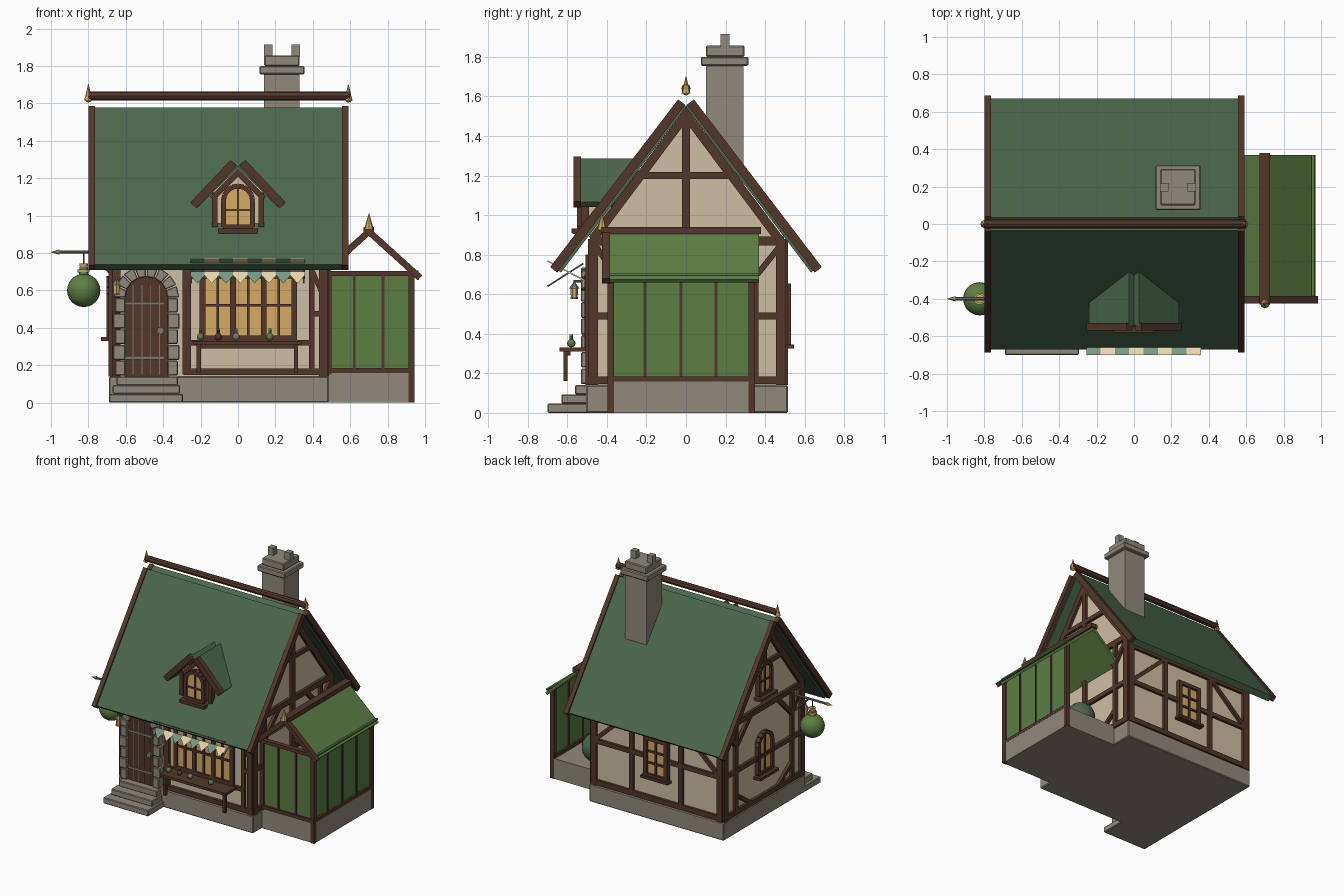
import bpy, bmesh, math
from mathutils import Vector, Matrix

if "Cube" in bpy.data.objects:
    bpy.data.objects.remove(bpy.data.objects["Cube"])

def mat(name, r, g, b):
    m = bpy.data.materials.new(name)
    m.diffuse_color = (r, g, b, 1)
    m.use_nodes = True
    m.node_tree.nodes["Principled BSDF"].inputs["Base Color"].default_value = m.diffuse_color
    return m
TIMBER = mat("dark timber", .085, .039, .024)
PLASTER = mat("cream plaster", .62, .52, .37)
STONE = mat("grey stone", .28, .25, .205)
ROOF = mat("roof green", .07, .135, .075)
AMBER = mat("amber glass", .66, .41, .125)
GLASS = mat("leaf green glass", .11, .21, .055)
GOLD = mat("brass", .62, .40, .11)
IRON = mat("iron grey", .20, .19, .17)
CREAM = mat("awning cream", .80, .67, .42)
MINT = mat("awning mint", .19, .32, .23)

def finish(name, bm, m, bev=0, smooth=False):
    bmesh.ops.recalc_face_normals(bm, faces=bm.faces)
    me = bpy.data.meshes.new(name)
    bm.to_mesh(me); bm.free()
    me.materials.append(m)
    ob = bpy.data.objects.new(name, me)
    bpy.context.collection.objects.link(ob)
    if smooth:
        for p in me.polygons: p.use_smooth = True
    if bev:
        md = ob.modifiers.new("bevel", 'BEVEL'); md.width = bev; md.segments = 1
    return ob

def P(axis, f, u, z):
    return Vector((f, u, z)) if axis == 'x' else Vector((u, f, z))

def prism(name, pts, axis, a, b, m, bev=0):
    bm = bmesh.new()
    A = [bm.verts.new(P(axis, a, *p)) for p in pts]
    B = [bm.verts.new(P(axis, b, *p)) for p in pts]
    bm.faces.new(A); bm.faces.new(B[::-1])
    for i in range(len(pts)):
        j = (i + 1) % len(pts)
        bm.faces.new((A[i], A[j], B[j], B[i]))
    return finish(name, bm, m, bev)

def box(name, x0, x1, y0, y1, z0, z1, m, bev=0):
    return prism(name, [(y0, z0), (y1, z0), (y1, z1), (y0, z1)], 'x', x0, x1, m, bev)

def beam(name, axis, f, u0, z0, u1, z1, w, d, m=TIMBER):
    """Bar lying in a wall plane, width w, depth d centred on the plane f."""
    p, q = Vector((u0, z0)), Vector((u1, z1))
    t = (q - p).normalized(); n = Vector((-t.y, t.x)) * w / 2
    return prism(name, [p + n, q + n, q - n, p - n], axis, f - d / 2, f + d / 2, m)

def slopes(name, o, e, t0, t1, axis, a, b, m, c=0):
    """Mirrored pair of sloping slabs, t0..t1 below the line o-e."""
    o, e = Vector(o), Vector(e)
    d = (e - o).normalized(); n = Vector((-d.y, d.x))
    pts = [o - n * t0, e - n * t0, e - n * t1, o - n * t1]
    for s in (-1, 1):
        prism(name, [(c + s * p.x, p.y) for p in pts], axis, a, b, m)

def rod(name, p, q, r0, r1, m, seg=8, smooth=False):
    p, q = Vector(p), Vector(q)
    bm = bmesh.new()
    rot = (q - p).to_track_quat('Z', 'Y').to_matrix().to_4x4()
    bmesh.ops.create_cone(bm, cap_ends=True, segments=seg, radius1=r0, radius2=r1,
                          depth=(q - p).length, matrix=Matrix.Translation((p + q) / 2) @ rot)
    return finish(name, bm, m, 0, smooth)

def ball(name, c, r, m, seg=16):
    bm = bmesh.new()
    bmesh.ops.create_uvsphere(bm, u_segments=seg, v_segments=seg // 2 + 2, radius=r, matrix=Matrix.Translation(c))
    return finish(name, bm, m, 0, True)

def arch_pts(c, z0, zs, r, n=8):
    return [(c + r, z0)] + [(c + r * math.cos(math.pi * i / n), zs + r * math.sin(math.pi * i / n))
                            for i in range(n + 1)] + [(c - r, z0)]

def arched_window(axis, f, out, c, z0, zs, r):
    pts = arch_pts(c, z0, zs, r)
    prism("arched_glass", pts, axis, f - out * .02, f + out * .006, AMBER)
    for p, q in zip(pts, pts[1:] + pts[:1]):
        beam("arched_frame", axis, f, *p, *q, .026, .044)
    beam("glazing_bar", axis, f, c, z0, c, zs + r, .013, .026)
    beam("glazing_bar", axis, f, c - r, (z0 + zs) / 2 + .02, c + r, (z0 + zs) / 2 + .02, .013, .026)
    beam("window_sill", axis, f + out * .015, c - r - .03, z0 - .02, c + r + .03, z0 - .02, .022, .07)

# --- plinth, house body, steps
box("house_plinth", -.69, .485, -.505, .515, 0, .14, STONE, .006)
prism("house_walls", [(-.485, .13), (.495, .13), (.495, .88), (0, 1.53), (-.485, .88)], 'x', -.67, .465, PLASTER)
for x0, x1, y, z in ((-.69, -.295, -.70, 0), (-.67, -.31, -.63, .047), (-.65, -.32, -.56, .093)):
    box("door_step", x0, x1, y, -.48, z, z + .047, STONE, .005)

# --- main roof
slopes("roof_slab", (.045, 1.585), (.68, .746), .012, .06, 'x', -.77, .56, ROOF)
for a in (-.80, .555):
    slopes("bargeboard", (.04, 1.585), (.687, .737), 0, .045, 'x', a, a + .036, TIMBER)
rod("ridge_beam", (-.80, 0, 1.64), (.60, 0, 1.64), .024, .024, TIMBER)
for x in (-.80, .59):
    rod("ridge_finial", (x, 0, 1.615), (x, 0, 1.70), .022, .002, GOLD)
    ball("finial_ball", (x, 0, 1.625), .02, GOLD, 8)

# --- chimney
box("chimney_shaft", .14, .33, .10, .29, 1.1, 1.77, STONE)
box("chimney_band", .115, .355, .075, .315, 1.755, 1.80, STONE, .006)
box("chimney_top", .14, .33, .10, .295, 1.80, 1.857, STONE, .006)
for x in (.162, .308):
    box("chimney_pot", x - .023, x + .023, .175, .22, 1.85, 1.915, STONE)

# --- gable wall timbers, both ends
for x, s in ((.467, 1), (-.672, -1)):
    slopes("gable_rake", (0, 1.545), (.49, .89), 0, .045, 'x', x - .02, x + .02, TIMBER)
    for u0, z0, u1, z1, w in ((-.485, .165, .495, .165, .04), (-.485, .49, .495, .49, .035),
                              (-.485, .87, .495, .87, .045), (-.27, 1.20, .27, 1.20, .035),
                              (-.47, .14, -.47, .88, .05), (.48, .14, .48, .88, .05),
                              (-.35, .165, -.35, .87, .035), (.35, .165, .35, .87, .035),
                              (-.35, .68, -.16, .87, .035), (.35, .68, .16, .87, .035),
                              (.36, .70, .48, .85, .03), (-.36, .70, -.46, .85, .03),
                              (.35, .30, .16, .165, .03), (-.35, .30, -.16, .165, .03)):
        beam("gable_timber", 'x', x, u0, z0, u1, z1, w, .04)
    beam("gable_king_post", 'x', x, 0, .87 if s > 0 else 1.22, 0, 1.52, .04, .042)
beam("gable_post", 'x', .467, 0, .165, 0, .87, .04, .04)
arched_window('x', -.682, -1, 0, .36, .58, .085)
arched_window('x', -.682, -1, 0, .98, 1.14, .075)

# --- back wall timbers and window
for u0, z0, u1, z1, w in ((-.67, .165, .465, .165, .04), (-.67, .49, -.2, .49, .035), (0, .49, .465, .49, .035),
                          (-.67, .80, .465, .80, .05), (-.65, .14, -.65, .88, .05), (.45, .14, .45, .88, .05),
                          (-.31, .165, -.31, .80, .035), (.12, .165, .12, .80, .035),
                          (-.64, .50, -.33, .78, .03), (.44, .50, .14, .78, .03)):
    beam("back_timber", 'y', .495, u0, z0, u1, z1, w, .04)
box("back_window_glass", -.19, -.01, .49, .513, .35, .63, AMBER)
for x in (-.19, -.01):
    beam("back_window_frame", 'y', .505, x, .34, x, .65, .03, .05)
for z in (.35, .64):
    beam("back_window_frame", 'y', .505, -.205, z, .005, z, .03, .05)
beam("back_window_bar", 'y', .51, -.1, .35, -.1, .64, .014, .03)
for z in (.45, .54):
    beam("back_window_bar", 'y', .51, -.19, z, -.01, z, .014, .03)
box("back_window_sill", -.22, .02, .49, .545, .325, .345, TIMBER)

# --- front wall timbers and shop window
for u0, z0, u1, z1, w in ((-.29, .165, .48, .165, .035), (-.65, .14, -.65, .80, .045), (-.275, .15, -.275, .80, .045),
                          (.455, .14, .455, .80, .045), (.395, .165, .395, .80, .03), (.39, .475, .46, .475, .03),
                          (-.67, .74, .465, .74, .05), (.40, .70, .45, .58, .025), (-.27, .32, .40, .32, .03)):
    beam("front_timber", 'y', -.487, u0, z0, u1, z1, w, .04)
box("shop_window_glass", -.19, .30, -.50, -.48, .35, .68, AMBER)
for i in range(7):
    x = -.19 + i * .0817
    beam("shop_window_bar", 'y', -.498, x, .34, x, .69, .014 if i % 2 else .03, .03)
for z, w in ((.345, .03), (.52, .014), (.685, .03)):
    beam("shop_window_rail", 'y', -.498, -.205, z, .315, z, w, .03)

# --- door with stone surround
DX, R = -.49, .118
prism("door", arch_pts(DX, .14, .56, R, 12), 'y', -.505, -.47, TIMBER)
for i in range(1, 5):
    beam("door_plank_joint", 'y', -.505, DX - R + i * R * .4, .15, DX - R + i * R * .4, .63, .005, .006, IRON)
for z in (.24, .53):
    beam("door_strap", 'y', -.508, DX - R, z, DX + R * .85, z, .018, .012, IRON)
rod("door_handle", (-.415, -.525, .385), (-.415, -.50, .385), .02, .02, IRON, 10)
for s in (-1, 1):
    for i in range(5):
        w = .06 if i % 2 else .05
        a, b = sorted((DX + s * (R - .005), DX + s * (R + w)))
        box("door_quoin", a, b, -.53, -.47, .145 + i * .084, .224 + i * .084, STONE, .005)
for i in range(8):
    a0, a1 = (math.pi * (i + k) / 8 for k in (.05, .95))
    prism("arch_stone", [(DX + r * math.cos(a), .56 + r * math.sin(a)) for r, a in
          ((R - .005, a0), (.175, a0), (.175, a1), (R - .005, a1))], 'y', -.53, -.47, STONE, .004)

# --- wall lantern
rod("lantern_arm", (-.65, -.49, .665), (-.65, -.57, .665), .006, .006, IRON)
rod("lantern_glass", (-.65, -.565, .585), (-.65, -.565, .63), .017, .02, AMBER, 6)
rod("lantern_cap", (-.65, -.565, .63), (-.65, -.565, .66), .026, .004, IRON, 6)
rod("lantern_base", (-.65, -.565, .575), (-.65, -.565, .586), .02, .02, IRON, 6)

# --- striped awning with pointed valance
for i in range(8):
    x, m = -.255 + i * .0765, CREAM if i % 2 else MINT
    prism("awning_stripe", [(-.70, .772), (-.51, .672), (-.51, .664), (-.70, .764)], 'x', x, x + .0765, m)
    bm = bmesh.new()
    bm.faces.new([bm.verts.new(p) for p in ((x, -.655, .70), (x + .0765, -.655, .70), (x + .0765, -.675, .68),
                                            (x + .038, -.70, .637), (x, -.675, .68))])
    finish("awning_valance", bm, m)
for x in (-.25, .352):
    rod("awning_strut", (x, -.70, .64), (x, -.52, .755), .004, .004, IRON)

# --- display bench and bottles
box("bench_top", -.24, .34, -.64, -.50, .31, .33, TIMBER)
box("bench_apron", -.22, .32, -.60, -.585, .29, .31, TIMBER)
for x in (-.21, .31):
    box("bench_leg", x - .011, x + .011, -.62, -.598, .16, .31, TIMBER)
for x, m in ((-.20, GLASS), (-.105, TIMBER), (-.01, IRON), (.17, GLASS)):
    ball("bottle_body", (x, -.58, .352), .021, m, 10)
    rod("bottle_neck", (x, -.58, .36), (x, -.58, .388), .008, .008, m)
    rod("bottle_cork", (x, -.58, .386), (x, -.58, .396), .008, .008, GOLD)

# --- dormer
prism("dormer_walls", [(-.13, .9), (.13, .9), (.13, 1.13), (0, 1.255), (-.13, 1.13)], 'y', -.505, -.25, PLASTER)
slopes("dormer_roof", (.035, 1.295), (.25, 1.075), .012, .048, 'y', -.54, -.24, ROOF)
slopes("dormer_bargeboard", (.04, 1.297), (.255, 1.07), 0, .045, 'y', -.57, -.53, TIMBER)
slopes("dormer_rake", (0, 1.25), (.15, 1.10), 0, .03, 'y', -.525, -.49, TIMBER)
for x in (-.125, .125):
    beam("dormer_post", 'y', -.51, x, .94, x, 1.12, .03, .04)
arched_window('y', -.53, -1, 0, .94, 1.08, .078)
box("dormer_sill", -.105, .105, -.575, -.50, .905, .925, TIMBER)

# --- greenhouse, open at the back and in the front gable
box("greenhouse_plinth", .47, .94, -.39, .345, 0, .16, STONE)
box("greenhouse_side_glass", .918, .926, -.38, .335, .16, .71, GLASS)
box("greenhouse_front_glass", .48, .925, -.383, -.375, .16, .69, GLASS)
for x, y in ((.927, -.38), (.927, .332), (.485, -.38)):
    box("greenhouse_post", x - .016, x + .016, y - .016, y + .016, 0 if x > .9 else .15, .70, TIMBER)
for y in (-.207, -.025, .152):
    beam("side_mullion", 'x', .923, y, .17, y, .70, .014, .02)
for x in (.622, .775):
    beam("front_mullion", 'y', -.38, x, .17, x, .69, .014, .02)
beam("side_sill", 'x', .923, -.39, .172, .34, .172, .026, .036)
beam("front_sill", 'y', -.38, .48, .172, .94, .172, .026, .036)
beam("front_top_rail", 'y', -.38, .48, .69, .94, .69, .026, .036)
slopes("greenhouse_roof", (0, .93), (.275, .68), .006, .028, 'y', -.39, .37, GLASS, .70)
beam("greenhouse_eave_batten", 'x', .958, -.385, .70, .37, .70, .012, .016, GLASS)
slopes("greenhouse_bargeboard", (0, .938), (.285, .68), 0, .035, 'y', -.425, -.385, TIMBER, .70)
box("greenhouse_ridge", .672, .728, -.43, .38, .905, .94, TIMBER)
rod("greenhouse_finial", (.70, -.425, .925), (.70, -.425, 1.01), .026, .002, GOLD)
ball("greenhouse_bush", (.66, .17, .25), .11, ROOF)

# --- hanging flask sign
rod("sign_arm", (-.96, -.40, .805), (-.66, -.40, .805), .009, .009, IRON)
rod("sign_arm_tip", (-.955, -.40, .805), (-1.0, -.40, .805), .014, .001, GOLD)
rod("sign_brace", (-.67, -.40, .68), (-.79, -.40, .80), .008, .008, IRON)
rod("sign_hook", (-.825, -.40, .74), (-.825, -.40, .805), .004, .004, IRON)
ball("sign_flask", (-.825, -.40, .60), .089, GLASS, 20)
rod("sign_flask_neck", (-.825, -.40, .67), (-.825, -.40, .725), .026, .022, GLASS, 12)
rod("sign_flask_collar", (-.825, -.40, .695), (-.825, -.40, .712), .032, .032, GOLD, 12)
rod("sign_flask_cork", (-.825, -.40, .72), (-.825, -.40, .745), .02, .024, GOLD, 12)
